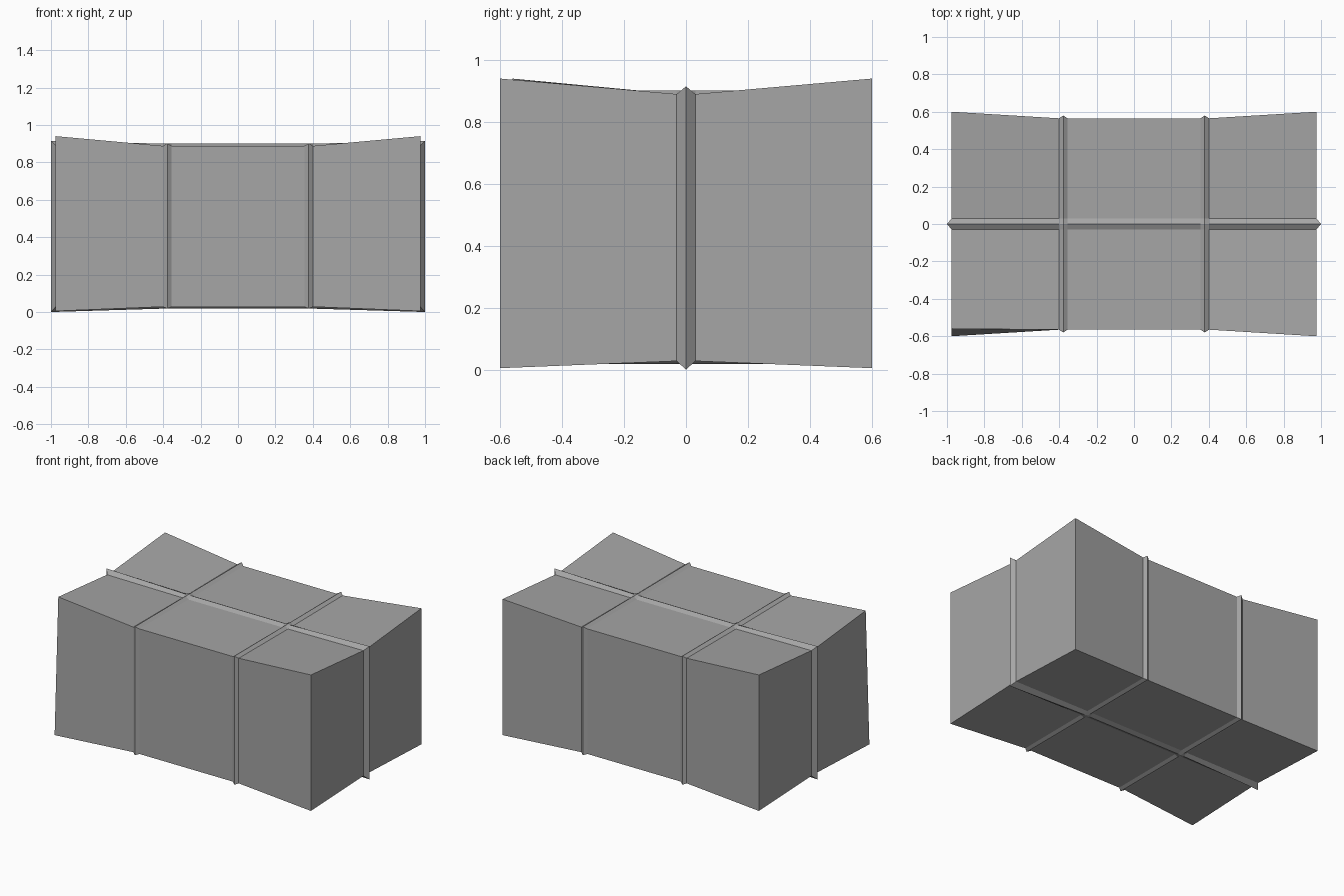
import bpy
import bmesh

cube = bpy.data.objects.get("Cube")
if cube:
    bpy.data.objects.remove(cube, do_unlink=True)

# Grey material
grey = bpy.data.materials.new("mid grey")
grey.use_nodes = True
colour = (0.38, 0.38, 0.38, 1)
grey.diffuse_color = colour
grey.node_tree.nodes["Principled BSDF"].inputs["Base Color"].default_value = colour

END, BAND, BAND_HALF = 0.975, 0.378, 0.023
xs = [-END]
for c in (-BAND, BAND):
    xs += [c - BAND_HALF, c, c + BAND_HALF]
xs.append(END)
SEAM = 0.03
columns = ["front", -SEAM, 0, SEAM, "back"]


def mix(a, b, t):
    return a + (b - a) * t


def point(x, col, top):
    """Place one node of the sagging wrapped box, raising it where a band runs."""
    t = max(0, (abs(x) - BAND - BAND_HALF) / (END - BAND - BAND_HALF))
    band = abs(abs(x) - BAND) < 0.001
    if isinstance(col, str):
        y = mix(0.58 if band else 0.565, 0.6, t)
        if top and col == "front" and x < -0.9:
            y = 0.56  # dented corner
        y = -y if col == "front" else y
        z = mix(0.888, 0.94, t) if top else mix(0.028, 0.005, t)
    else:
        y = col
        z = mix(0.885, 0.89, t) if top else mix(0.03, 0.028, t)
        if col == 0:
            z = mix(0.9, 0.915, t) if top else mix(0.018, 0.0, t)
    if band:
        z = 0.902 if top else 0.018
    if col == 0 and t == 1:
        x = 1.0 if x > 0 else -1.0
    return x, y, z


# Wrapped box: grids above and below, joined by the four walls
bm = bmesh.new()
top, bottom = [
    [[bm.verts.new(point(x, c, up)) for c in columns] for x in xs]
    for up in (True, False)
]
for grid in (top, bottom):
    for a, b in zip(grid, grid[1:]):
        for j in range(len(columns) - 1):
            bm.faces.new((a[j], b[j], b[j + 1], a[j + 1]))


def rim(grid):
    return ([row[0] for row in grid] + grid[-1][1:]
            + [row[-1] for row in reversed(grid[:-1])] + grid[0][-2:0:-1])


upper, lower = rim(top), rim(bottom)
for i in range(len(upper)):
    k = (i + 1) % len(upper)
    bm.faces.new((lower[i], lower[k], upper[k], upper[i]))
bmesh.ops.recalc_face_normals(bm, faces=bm.faces)

mesh = bpy.data.meshes.new("wrapped_box")
bm.to_mesh(mesh)
bm.free()
mesh.materials.append(grey)
box = bpy.data.objects.new("wrapped_box", mesh)
bpy.context.collection.objects.link(box)
